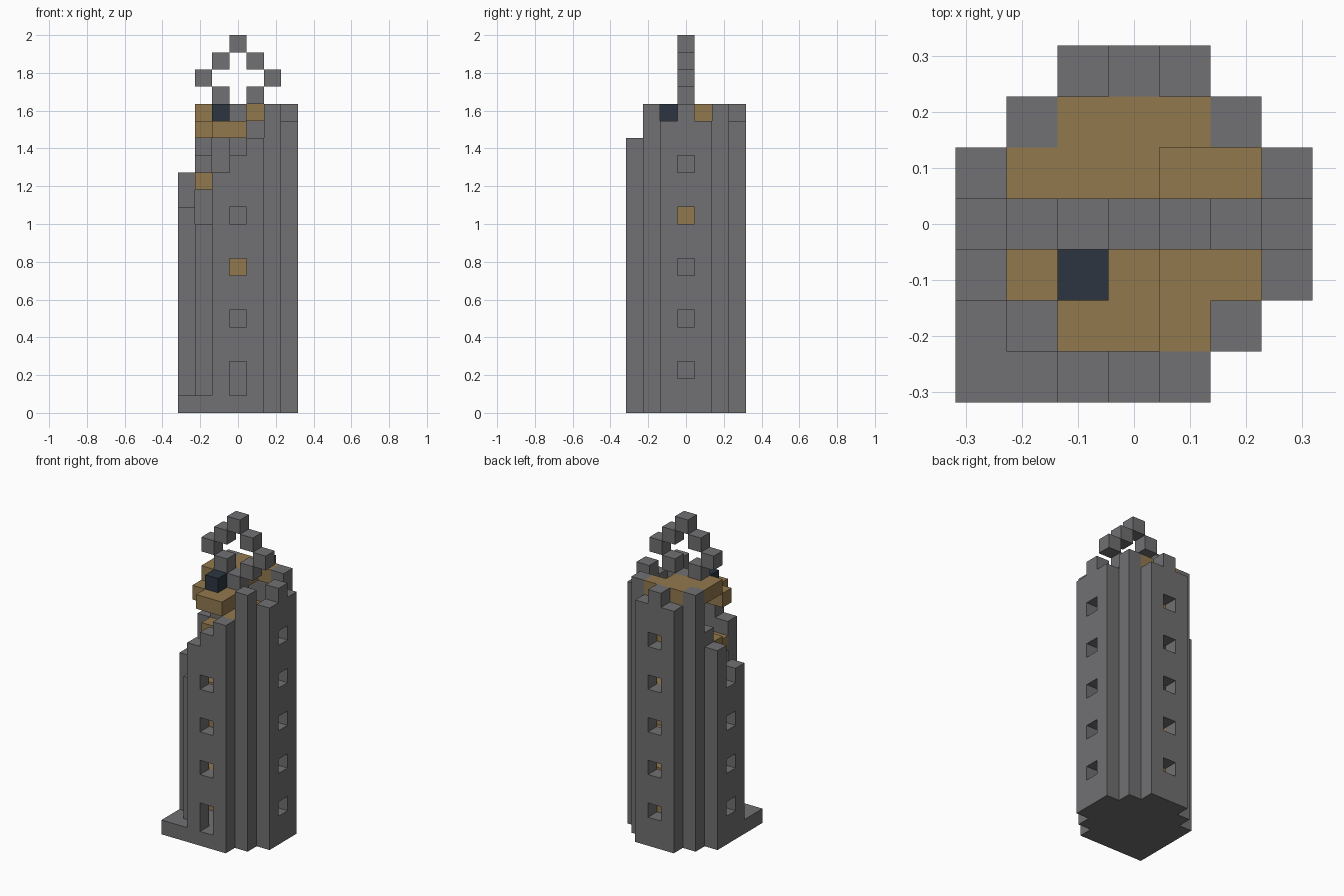
import bpy, bmesh
from mathutils import Vector

if "Cube" in bpy.data.objects:
    bpy.data.objects.remove(bpy.data.objects["Cube"], do_unlink=True)

UNIT = 2 / 22


def material(name, rgb):
    m = bpy.data.materials.new(name)
    m.use_nodes = True
    m.diffuse_color = (*rgb, 1)
    m.node_tree.nodes["Principled BSDF"].inputs["Base Color"].default_value = (*rgb, 1)
    return m


STONE = material("grey stone", (0.165, 0.16, 0.168))
WOOD = material("brown wood", (0.29, 0.19, 0.077))
DARK = material("dark blue", (0.025, 0.036, 0.053))


def box(xs, ys, zs):
    """Blocks in inclusive ranges."""
    return {(x, y, z) for x in range(xs[0], xs[1] + 1)
            for y in range(ys[0], ys[1] + 1) for z in range(zs[0], zs[1] + 1)}


def column(x, y, height):
    return box((x, x), (y, y), (0, height - 1))


def turn(cell, times):
    """Quarter turns about the central post."""
    x, y = cell
    for _ in range(times):
        x, y = -y, x
    return x, y


parts = {}

# Outer walls: column heights read along each side, broken at one corner
front = {(-1, -3): 14, (0, -3): 15, (1, -3): 16}
right = {(3, -1): 17, (3, 0): 18, (3, 1): 17}
back = {(-1, 3): 17, (0, 3): 18, (1, 3): 17}
left = {(-3, -1): 12, (-3, 0): 11, (-3, 1): 14}
corners = {(-2, -2): 11, (2, -2): 18, (2, 2): 18, (-2, 2): 18}
sides = {"front_wall": front, "east_wall": right, "back_wall": back,
         "west_wall": left, "corner_columns": corners}
windows = {(x, y, z) for x, y in ((0, -3), (3, 0), (0, 3), (-3, 0))
           for z in (2, 5, 8, 11, 14)}
windows.discard((0, -3, 14))
doorway = {(0, -3, 1), (0, -3, 2)}
for name, heights in sides.items():
    cells = set()
    for (x, y), h in heights.items():
        cells |= column(x, y, h)
    parts[name] = (cells - windows - doorway, STONE)
parts["west_wall"][0].add((-2, 1, 14))

# Ground floor, with a broken corner slab
floor = {c for c in box((-2, 2), (-2, 2), (0, 0)) if abs(c[0]) + abs(c[1]) < 4}
floor |= {(-3, -3, 0), (-2, -3, 0), (-3, -2, 0)}
parts["ground_floor"] = (floor - column(0, 0, 1), STONE)

# Central post and the open ring on top
parts["central_post"] = (column(0, 0, 18), STONE)
ring = {(x, 0, 19 + s * (2 - abs(x))) for x in range(-2, 3) for s in (-1, 1)}
parts["top_ring"] = (ring - {(0, 0, 17)}, STONE)

# Spiral stair: one pinwheel landing per quarter turn
landing = [(-2, -1), (-1, -1), (0, -1), (-1, -2), (0, -2)]
stair = set()
for level in range(1, 18):
    # levels 0, 3, 2, 1 (mod 4) follow the quarter turns
    for cell in landing:
        x, y = turn(cell, -level % 4)
        stair.add((x, y, level))
stair.discard((-2, -1, 12))
stair |= {(0, 1, 17), (0, 2, 17), (1, 2, 17)}
parts["spiral_stair"] = (stair, WOOD)

# Dark block at the stair head
parts["dark_block"] = ({(-1, -1, 17)}, DARK)

solid = set().union(*(cells for cells, _ in parts.values()))
AXES = [Vector(a) for a in ((1, 0, 0), (0, 1, 0), (0, 0, 1))]


def build(name, cells, mat):
    """Outer skin of a set of blocks, with flat areas joined."""
    bm = bmesh.new()
    for cell in sorted(cells):
        centre = Vector(cell) + Vector((0, 0, 0.5))
        for a in range(3):
            for s in (-1, 1):
                n = AXES[a] * s
                beside = tuple(int(c + d) for c, d in zip(cell, n))
                if beside in solid:
                    continue
                u, v = AXES[(a + 1) % 3] * s / 2, AXES[(a + 2) % 3] / 2
                mid = centre + n / 2
                corners = (mid - u - v, mid + u - v, mid + u + v, mid - u + v)
                bm.faces.new([bm.verts.new(p * UNIT) for p in corners])
    bmesh.ops.remove_doubles(bm, verts=bm.verts, dist=UNIT / 100)
    bmesh.ops.dissolve_limit(bm, angle_limit=0.02, verts=bm.verts, edges=bm.edges)
    mesh = bpy.data.meshes.new(name)
    bm.to_mesh(mesh)
    bm.free()
    mesh.materials.append(mat)
    obj = bpy.data.objects.new(name, mesh)
    bpy.context.collection.objects.link(obj)


for part, (cells, mat) in parts.items():
    build(part, cells, mat)
